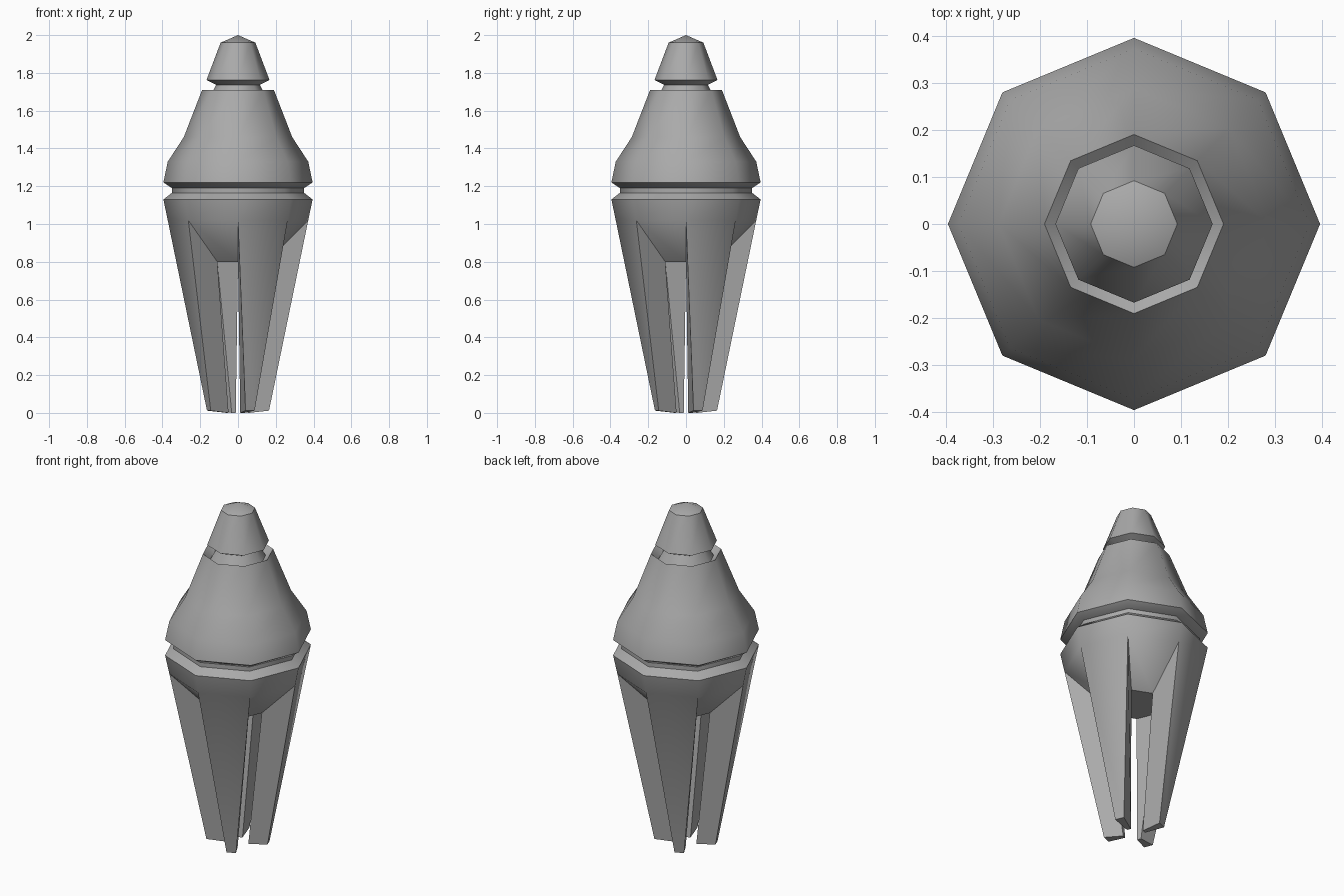
import bpy
import bmesh
from math import cos, sin, pi, radians

SIDES = 8

cube = bpy.data.objects.get("Cube")
if cube:
    bpy.data.objects.remove(cube, do_unlink=True)

grey = bpy.data.materials.new("stone_grey")
grey.use_nodes = True
colour = (0.4, 0.4, 0.4, 1)
grey.diffuse_color = colour
grey.node_tree.nodes["Principled BSDF"].inputs["Base Color"].default_value = colour


def polar(bm, radius, angle, z, sideways=0.0):
    """Vertex at a radius and angle, shifted along the tangent."""
    x = radius * cos(angle) - sideways * sin(angle)
    y = radius * sin(angle) + sideways * cos(angle)
    return bm.verts.new((x, y, z))


def lathe(bm, profile):
    """Stack octagonal rings from bottom to top; returns the rings."""
    rings = [[polar(bm, r, 2 * pi * i / SIDES, z) for i in range(SIDES)]
             for r, z in profile]
    for low, high in zip(rings, rings[1:]):
        for i in range(SIDES):
            j = (i + 1) % SIDES
            bm.faces.new((low[i], low[j], high[j], high[i]))
    return rings


def finish(bm, name):
    bmesh.ops.recalc_face_normals(bm, faces=bm.faces)
    mesh = bpy.data.meshes.new(name)
    bm.to_mesh(mesh)
    bm.free()
    obj = bpy.data.objects.new(name, mesh)
    obj.data.materials.append(grey)
    bpy.context.collection.objects.link(obj)
    bpy.ops.object.select_all(action='DESELECT')
    obj.select_set(True)
    bpy.context.view_layer.objects.active = obj
    bpy.ops.object.shade_smooth_by_angle(angle=radians(45.5))


# Head: flared shell, recessed collar, neck and pointed tip
bm = bmesh.new()
rings = lathe(bm, [(0.35, 1.19), (0.395, 1.22), (0.372, 1.33), (0.287, 1.46),
                   (0.19, 1.71), (0.15, 1.675), (0.115, 1.737),
                   (0.167, 1.762), (0.092, 1.96)])
bm.faces.new(rings[0])
apex = bm.verts.new((0, 0, 2.0))
for i in range(SIDES):
    bm.faces.new((rings[-1][i], rings[-1][(i + 1) % SIDES], apex))
finish(bm, "head")

# Body: collar with four tapering legs growing from every second side
bm = bmesh.new()
rings = lathe(bm, [(0.372, 1.02), (0.395, 1.13), (0.35, 1.165), (0.35, 1.19)])
bm.faces.new(rings[-1])
outer = rings[0]
inner = [polar(bm, 0.155, 2 * pi * i / SIDES, 0.8) for i in range(SIDES)]
bm.faces.new(inner)
for i in range(SIDES):
    j = (i + 1) % SIDES
    if i % 2:
        # Sloping roof of the opening between two legs
        bm.faces.new((outer[i], outer[j], inner[j], inner[i]))
        continue
    # Leg: outer face, inner face, two side walls and the foot
    mid = 2 * pi * (i + 0.5) / SIDES
    top = [outer[i], outer[j], inner[j], inner[i]]
    foot = [polar(bm, 0.167, mid, 0.012, -0.026),
            polar(bm, 0.167, mid, 0.012, 0.026),
            polar(bm, 0.059, mid, 0.0, 0.0115),
            polar(bm, 0.059, mid, 0.0, -0.0115)]
    for a in range(4):
        b = (a + 1) % 4
        bm.faces.new((top[a], top[b], foot[b], foot[a]))
    bm.faces.new(foot)
finish(bm, "legged_body")
